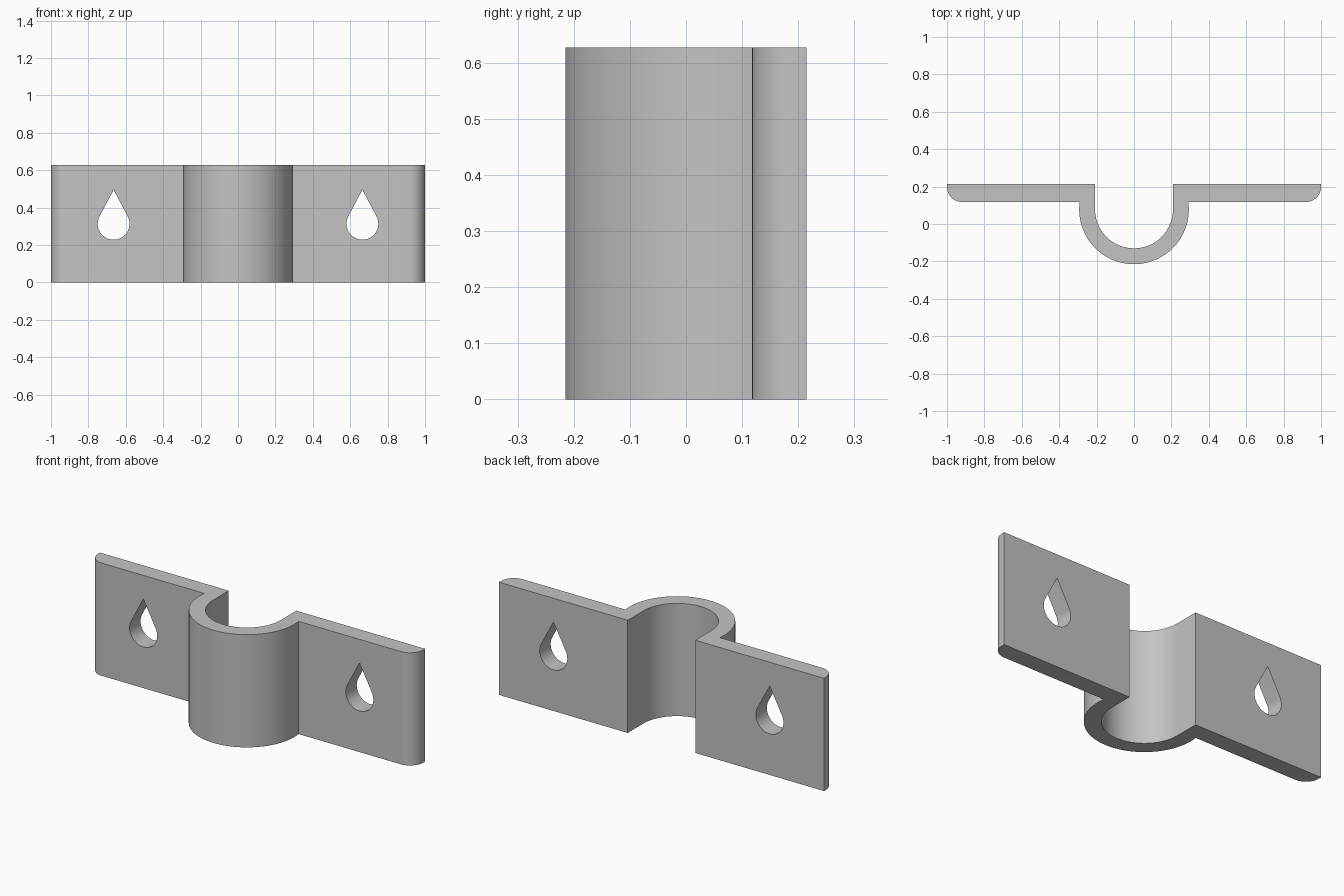
import bpy, bmesh
from math import sin, cos, acos, asin, pi, radians
from mathutils import Vector

cube = bpy.data.objects.get("Cube")
if cube:
    bpy.data.objects.remove(cube, do_unlink=True)

HEIGHT = 0.627
BACK, FRONT = 0.215, 0.118       # back and front planes of the flanges
R_OUT, R_IN = 0.293, 0.208       # saddle radii
CY = -BACK + R_OUT               # saddle centre
FILLET = 0.08                    # rounded outer edge of each flange
HOLE_X, HOLE_R, HOLE_TIP = 0.665, 0.085, 0.182

grey = bpy.data.materials.new("grey")
grey.use_nodes = True
grey.diffuse_color = (0.55, 0.55, 0.55, 1)
grey.node_tree.nodes["Principled BSDF"].inputs["Base Color"].default_value = (0.55, 0.55, 0.55, 1)


def arc(cx, cy, r, a0, a1, n):
    steps = [a0 + (a1 - a0) * i / n for i in range(n + 1)]
    return [(cx + r * cos(a), cy + r * sin(a)) for a in steps]


def extrude(name, points, direction):
    """Extrude a closed 3D outline into a solid object."""
    bm = bmesh.new()
    face = bm.faces.new([bm.verts.new(p) for p in points])
    out = bmesh.ops.extrude_face_region(bm, geom=[face])
    verts = [v for v in out["geom"] if isinstance(v, bmesh.types.BMVert)]
    bmesh.ops.translate(bm, verts=verts, vec=Vector(direction))
    bmesh.ops.recalc_face_normals(bm, faces=bm.faces)
    mesh = bpy.data.meshes.new(name)
    bm.to_mesh(mesh)
    bm.free()
    obj = bpy.data.objects.new(name, mesh)
    bpy.context.collection.objects.link(obj)
    return obj


# Clamp body: half the plan outline, mirrored, extruded upward
end = asin((FRONT - CY) / R_OUT)
outer = arc(0, CY, R_OUT, -pi / 2, end, 32)
flange = arc(1 - FILLET, FRONT + FILLET, FILLET, -pi / 2, 0, 12) + [(1, BACK), (R_IN, BACK)]
inner = arc(0, CY, R_IN, 0, -pi / 2, 32)
half = outer + flange + inner
mirrored = [(-x, y) for x, y in reversed(half[1:-1])]
# the outline runs from the outer crown round the right half, then the left
outline = half + mirrored
right, left = half, [(-x, y) for x, y in reversed(half)]
outline = right + left[1:-1]
clamp = extrude("pipe_clamp", [(x, y, 0) for x, y in outline], (0, 0, HEIGHT))
clamp.data.materials.append(grey)

# Teardrop screw holes cut through both flanges
tangent = pi / 2 - acos(HOLE_R / HOLE_TIP)
drop = arc(0, HEIGHT / 2, HOLE_R, tangent, -pi - tangent, 40) + [(0, HEIGHT / 2 + HOLE_TIP)]
bpy.context.view_layer.objects.active = clamp
clamp.select_set(True)
for side in (-1, 1):
    cutter = extrude("hole_cutter", [(side * HOLE_X + x, 0, z) for x, z in drop], (0, 0.4, 0))
    cutter.hide_render = True
    mod = clamp.modifiers.new("screw_hole", 'BOOLEAN')
    mod.operation = 'DIFFERENCE'
    mod.solver = 'EXACT'
    mod.object = cutter
    bpy.ops.object.modifier_apply(modifier=mod.name)
    bpy.data.objects.remove(cutter, do_unlink=True)

bpy.ops.object.shade_smooth_by_angle(angle=radians(30))
